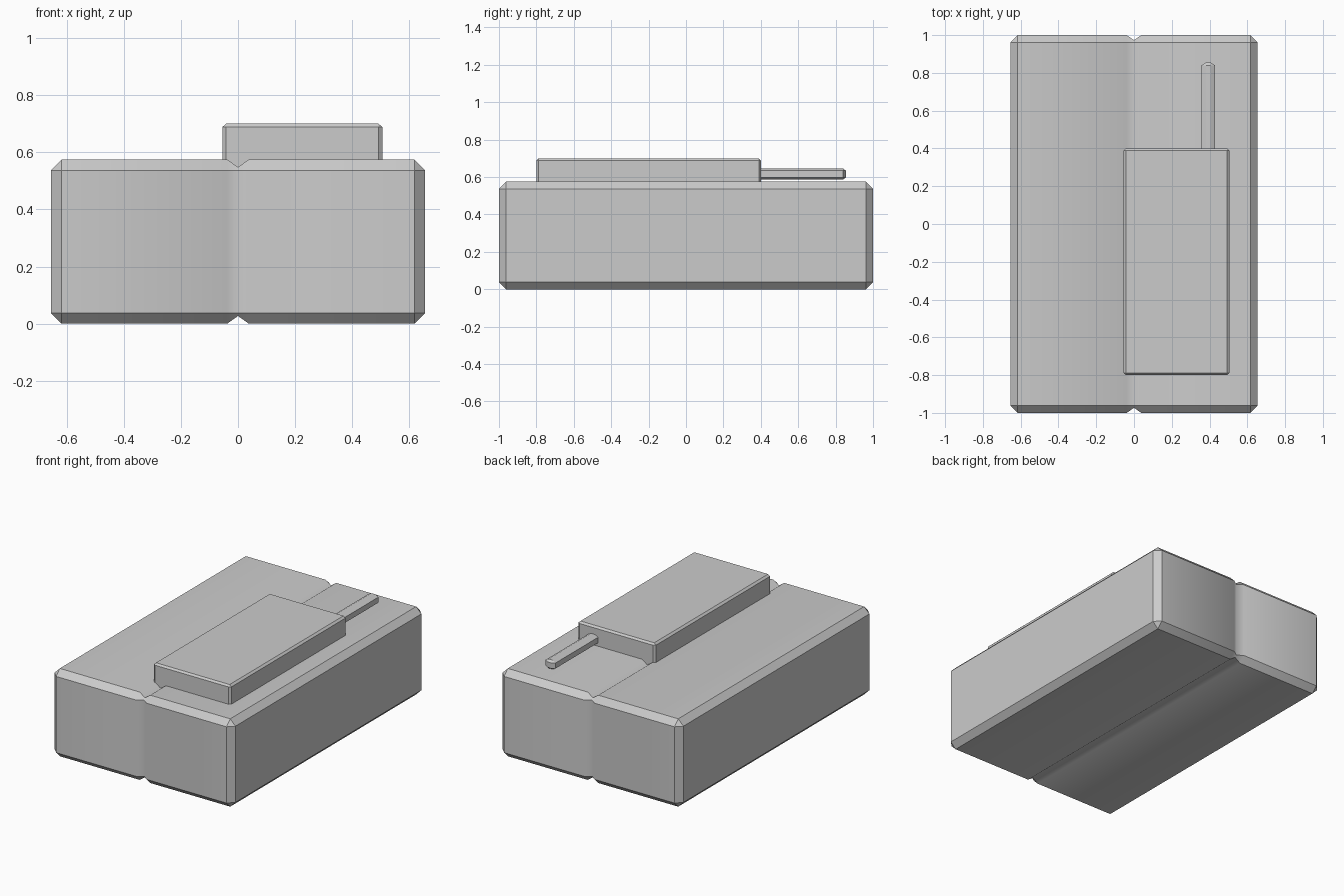
import bpy
import bmesh

old = bpy.data.objects.get("Cube")
if old:
    bpy.data.objects.remove(old, do_unlink=True)

grey = bpy.data.materials.new("plain grey")
grey.use_nodes = True
colour = (0.6, 0.6, 0.6, 1)
grey.diffuse_color = colour
grey.node_tree.nodes["Principled BSDF"].inputs["Base Color"].default_value = colour


def chamfered_box(name, low, high, bevel, groove=None):
    """Box with chamfered edges; groove = (half width, depth) runs around x = 0."""
    (x0, y0, z0), (x1, y1, z1) = low, high
    bx, by, bz = bevel
    # each station: x position and inset as a fraction of the chamfer
    stations = [(x0, 1), (x0 + bx, 0), (x1 - bx, 0), (x1, 1)]
    if groove:
        half, depth = groove
        stations[2:2] = [(-half, 0), (0, depth / by), (half, 0)]
    bm = bmesh.new()
    rings = []
    for x, inset in stations:
        dy, dz = by * inset, bz * inset
        outline = [(y0 + by, z0 + dz), (y1 - by, z0 + dz),
                   (y1 - dy, z0 + bz), (y1 - dy, z1 - bz),
                   (y1 - by, z1 - dz), (y0 + by, z1 - dz),
                   (y0 + dy, z1 - bz), (y0 + dy, z0 + bz)]
        rings.append([bm.verts.new((x, y, z)) for y, z in outline])
    count = len(rings[0])
    for a, b in zip(rings, rings[1:]):
        for i in range(count):
            j = (i + 1) % count
            bm.faces.new((a[i], a[j], b[j], b[i]))
    bm.faces.new(rings[0])
    bm.faces.new(rings[-1])
    # end rings collapse to rectangles, leaving three-sided corners
    bmesh.ops.remove_doubles(bm, verts=bm.verts, dist=0.0005)
    bmesh.ops.recalc_face_normals(bm, faces=bm.faces)
    for face in bm.faces:
        face.smooth = True
    # chamfer edges stay sharp, the groove is softly shaded
    for edge in bm.edges:
        a, b = edge.verts
        in_groove = groove and abs(a.co.x) <= groove[0] + 0.001 and abs(a.co.x - b.co.x) < 0.001
        edge.smooth = bool(in_groove)
    mesh = bpy.data.meshes.new(name)
    bm.to_mesh(mesh)
    bm.free()
    mesh.materials.append(grey)
    obj = bpy.data.objects.new(name, mesh)
    bpy.context.collection.objects.link(obj)
    return obj


# Main body with a shallow groove around its middle
chamfered_box("body", (-0.655, -1, 0), (0.655, 1, 0.575), (0.038, 0.038, 0.038),
              groove=(0.038, 0.027))
# Raised block set into the top
chamfered_box("top_block", (-0.055, -0.8, 0.5), (0.505, 0.4, 0.7), (0.013, 0.011, 0.012))
# Thin rod sticking out of the back of the block
chamfered_box("rod", (0.356, 0.3, 0.586), (0.43, 0.855, 0.646), (0.024, 0.016, 0.012))
